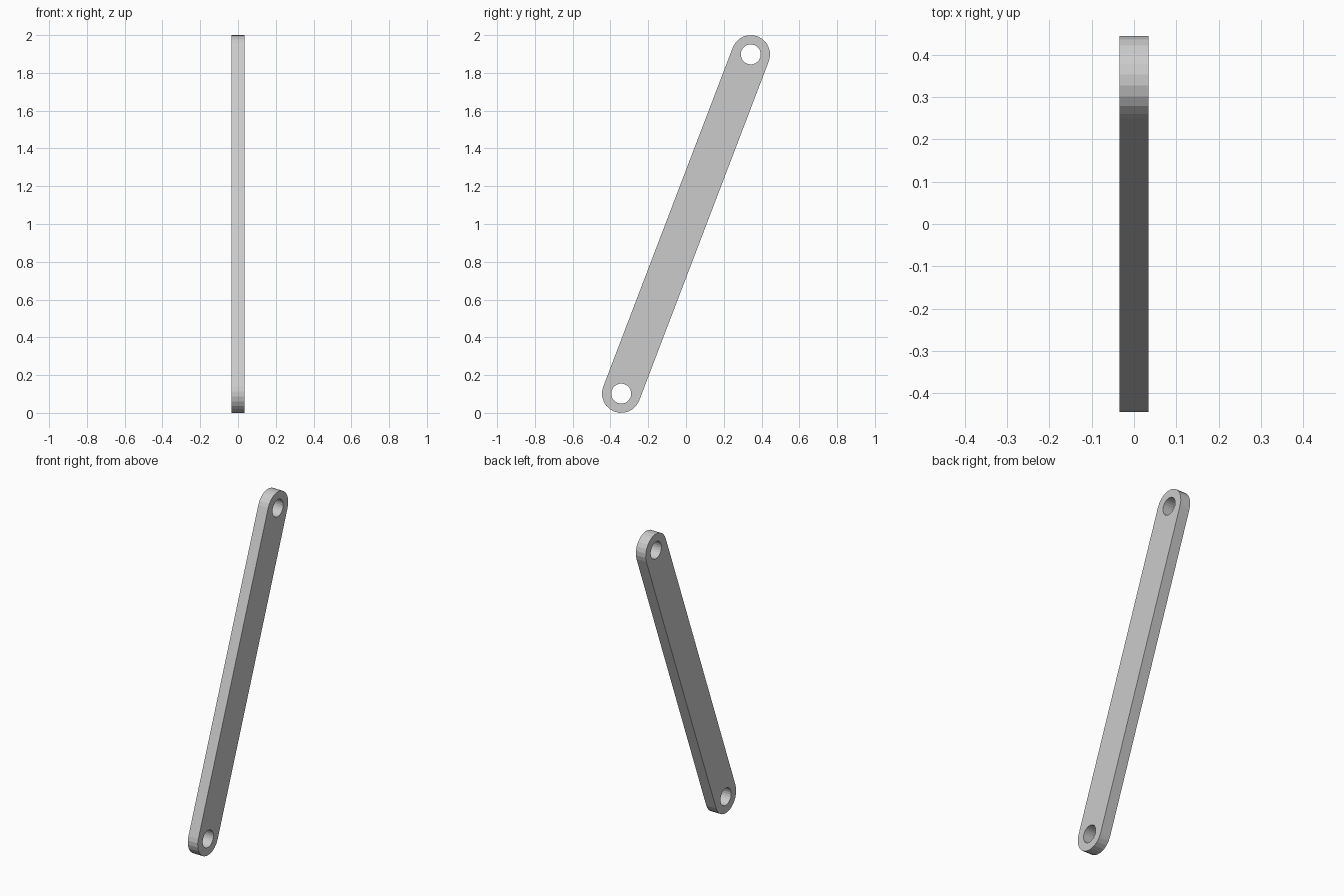
import bpy, bmesh
from math import sin, cos, pi, atan2
from mathutils import Vector

if "Cube" in bpy.data.objects:
    bpy.data.objects.remove(bpy.data.objects["Cube"])

R, HOLE, HALF_T = 0.102, 0.053, 0.034
TOP = Vector((0, 0.343, 1.898))
BOTTOM = Vector((0, -0.343, 0.102))
STEPS = 12
axis = TOP - BOTTOM
tilt = atan2(axis.z, axis.y)


def arc(center, radius, start, sweep, count):
    """Points on an arc in the YZ plane on the back face of the bar."""
    pts = []
    for i in range(count):
        a = start + sweep * i / STEPS
        pts.append((-HALF_T, center.y + radius * cos(a), center.z + radius * sin(a)))
    return pts


def add_loop(bm, pts):
    verts = [bm.verts.new(p) for p in pts]
    return [bm.edges.new((v, verts[(i + 1) % len(verts)])) for i, v in enumerate(verts)]


bm = bmesh.new()
# Rounded outline: two half circles joined by straight sides
edges = add_loop(bm, arc(TOP, R, tilt - pi / 2, pi, STEPS + 1)
                 + arc(BOTTOM, R, tilt + pi / 2, pi, STEPS + 1))
# Pin holes
for c in (TOP, BOTTOM):
    edges += add_loop(bm, arc(c, HOLE, tilt - pi / 2, pi, 2 * STEPS))
bmesh.ops.triangle_fill(bm, use_beauty=True, use_dissolve=False, edges=edges, normal=(-1, 0, 0))

# Thickness
res = bmesh.ops.extrude_face_region(bm, geom=bm.faces[:], use_keep_orig=True)
moved = [g for g in res["geom"] if isinstance(g, bmesh.types.BMVert)]
bmesh.ops.translate(bm, verts=moved, vec=(2 * HALF_T, 0, 0))
bmesh.ops.recalc_face_normals(bm, faces=bm.faces[:])

mesh = bpy.data.meshes.new("link_bar")
bm.to_mesh(mesh)
bm.free()
bpy.context.collection.objects.link(bpy.data.objects.new("link_bar", mesh))
